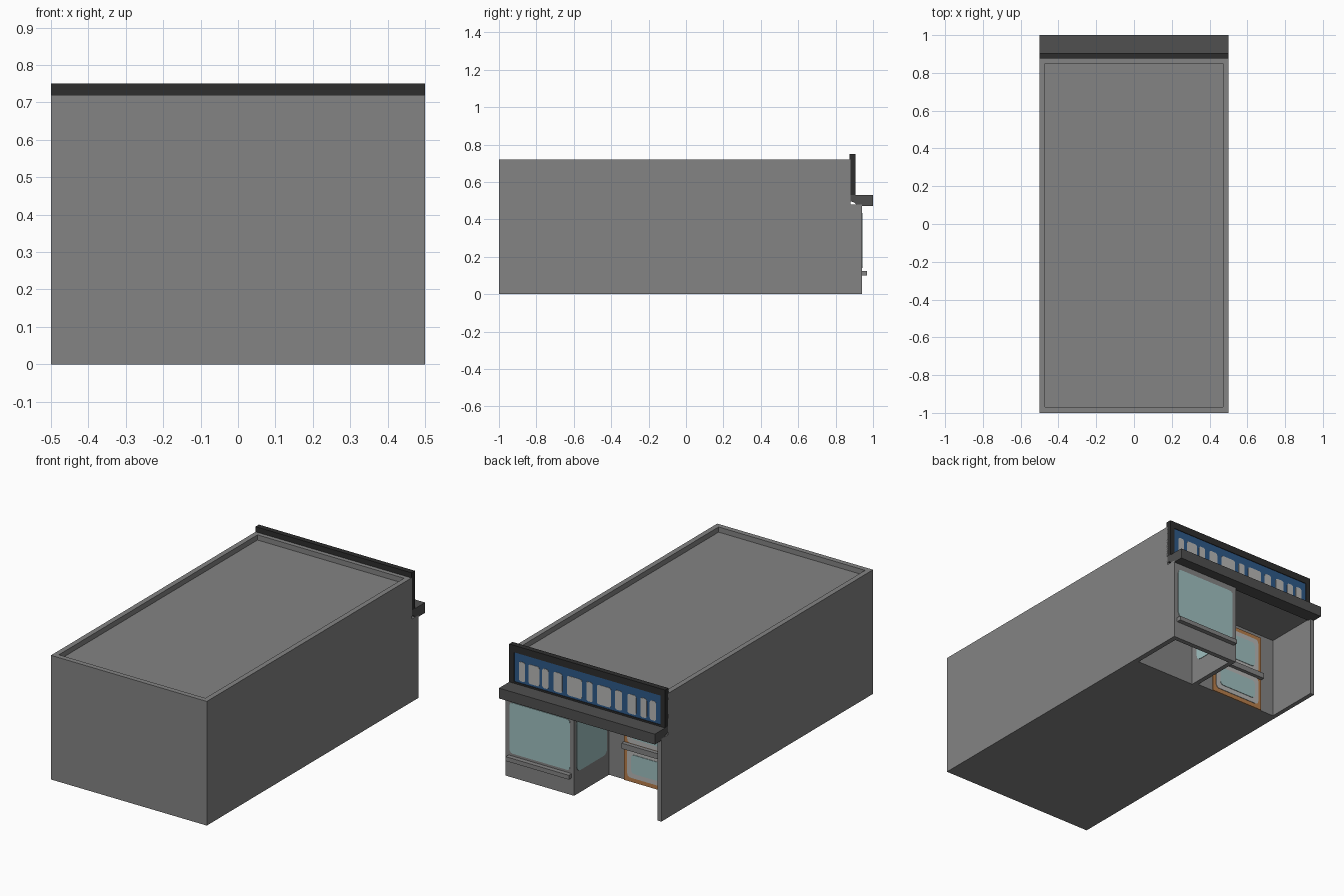
import bpy, bmesh

cube = bpy.data.objects.get("Cube")
if cube:
    bpy.data.objects.remove(cube, do_unlink=True)


def material(name, r, g, b):
    m = bpy.data.materials.new(name)
    m.use_nodes = True
    m.diffuse_color = (r, g, b, 1)
    bsdf = next(n for n in m.node_tree.nodes if n.type == 'BSDF_PRINCIPLED')
    bsdf.inputs["Base Color"].default_value = (r, g, b, 1)
    bsdf.inputs["Roughness"].default_value = 0.9
    return m


WALL = material("wall grey", .23, .23, .23)
CANOPY = material("canopy grey", .08, .08, .08)
FRAME = material("sign frame black", .027, .027, .027)
BLUE = material("sign blue", .027, .1, .25)
LIGHT = material("light grey", .48, .48, .47)
GLASS = material("glass teal", .35, .53, .53)
WOOD = material("door orange", .48, .21, .07)


def finish(name, bm, mat):
    bmesh.ops.recalc_face_normals(bm, faces=bm.faces[:])
    mesh = bpy.data.meshes.new(name)
    bm.to_mesh(mesh)
    bm.free()
    if mat:
        mesh.materials.append(mat)
    ob = bpy.data.objects.new(name, mesh)
    bpy.context.scene.collection.objects.link(ob)
    return ob


def box(name, xs, ys, zs, mat=None, corner=0, axis=1):
    """Box from ranges; corner rounds the edges that run along axis."""
    bm = bmesh.new()
    bmesh.ops.create_cube(bm, size=1)
    for v in bm.verts:
        for i, (a, b) in enumerate((xs, ys, zs)):
            v.co[i] = a if v.co[i] < 0 else b
    if corner:
        edges = [e for e in bm.edges
                 if abs((e.verts[0].co - e.verts[1].co).normalized()[axis]) > .9]
        bmesh.ops.bevel(bm, geom=edges, offset=corner, segments=3,
                        profile=.5, affect='EDGES')
    return finish(name, bm, mat)


def prism(name, profile, half, mat):
    """Extrude a (y, z) outline across the width."""
    bm = bmesh.new()
    face = bm.faces.new([bm.verts.new((-half, y, z)) for y, z in profile])
    new = bmesh.ops.extrude_face_region(bm, geom=[face])["geom"]
    verts = [g for g in new if isinstance(g, bmesh.types.BMVert)]
    bmesh.ops.translate(bm, vec=(2 * half, 0, 0), verts=verts)
    return finish(name, bm, mat)


# Building shell with roof well, door recess and hollow window bay
body = prism("building_body",
             [(-1, 0), (.94, 0), (.94, .48), (.88, .48), (.88, .72), (-1, .72)],
             .5, WALL)
cutters = (box("roof_cutter", (-.47, .47), (-.97, .85), (.69, .8)),
           box("recess_cutter", (-.474, .06), (.62, 1.1), (-.1, .475)),
           box("bay_cutter", (.087, .47), (.6, .912), (-.1, .46)))
for cutter in cutters:
    cutter.hide_render = True
    cutter.hide_viewport = True
    cutter.display_type = 'WIRE'
    mod = body.modifiers.new(cutter.name, 'BOOLEAN')
    mod.operation = 'DIFFERENCE'
    mod.solver = 'EXACT'
    mod.object = cutter

# Canopy above the shop front
prism("canopy", [(.87, .53), (1, .53), (1, .47), (.92, .47), (.9, .49), (.87, .5)],
      .5, CANOPY)

# Sign board: backing, frame rails, blue panel and plain light bars
box("sign_board", (-.5, .5), (.875, .898), (.53, .75), FRAME)
box("sign_top_rail", (-.5, .5), (.898, .906), (.71, .75), FRAME)
box("sign_bottom_rail", (-.5, .5), (.898, .906), (.53, .54), FRAME)
for side, name in ((1, "left"), (-1, "right")):
    xs = sorted((side * .47, side * .5))
    box("sign_rail_" + name, xs, (.898, .906), (.54, .71), FRAME)
box("sign_panel", (-.47, .47), (.898, .902), (.54, .71), BLUE)
bars = [(.42, .04), (.343, .07), (.27, .04), (.19, .055), (.083, .095), (-.013, .04),
        (-.106, .09), (-.2, .045), (-.285, .055), (-.36, .04), (-.42, .04)]
for i, (x, w) in enumerate(bars):
    box(f"sign_bar_{i + 1}", (x - w / 2, x + w / 2), (.902, .904), (.552, .665),
        LIGHT, corner=.012)

# Window bay glass and sill
box("front_window", (.085, .472), (.906, .943), (.14, .435), GLASS, corner=.02)
box("side_window", (.057, .09), (.642, .918), (.13, .435), GLASS, corner=.03, axis=0)
box("window_sill", (.075, .48), (.94, .967), (.1, .125), WALL)

# Door with two glazed panels and a cross bar
box("door", (-.385, -.04), (.62, .626), (0, .456), WOOD)
for name, z0, z1 in (("lower", .025, .192), ("upper", .225, .432)):
    box(f"door_{name}_border", (-.362, -.063), (.626, .629), (z0, z1), LIGHT, corner=.02)
    box(f"door_{name}_glass", (-.335, -.09), (.629, .632), (z0 + .028, z1 - .03),
        GLASS, corner=.02)
box("door_bar", (-.385, -.04), (.62, .65), (.19, .222), WALL)
